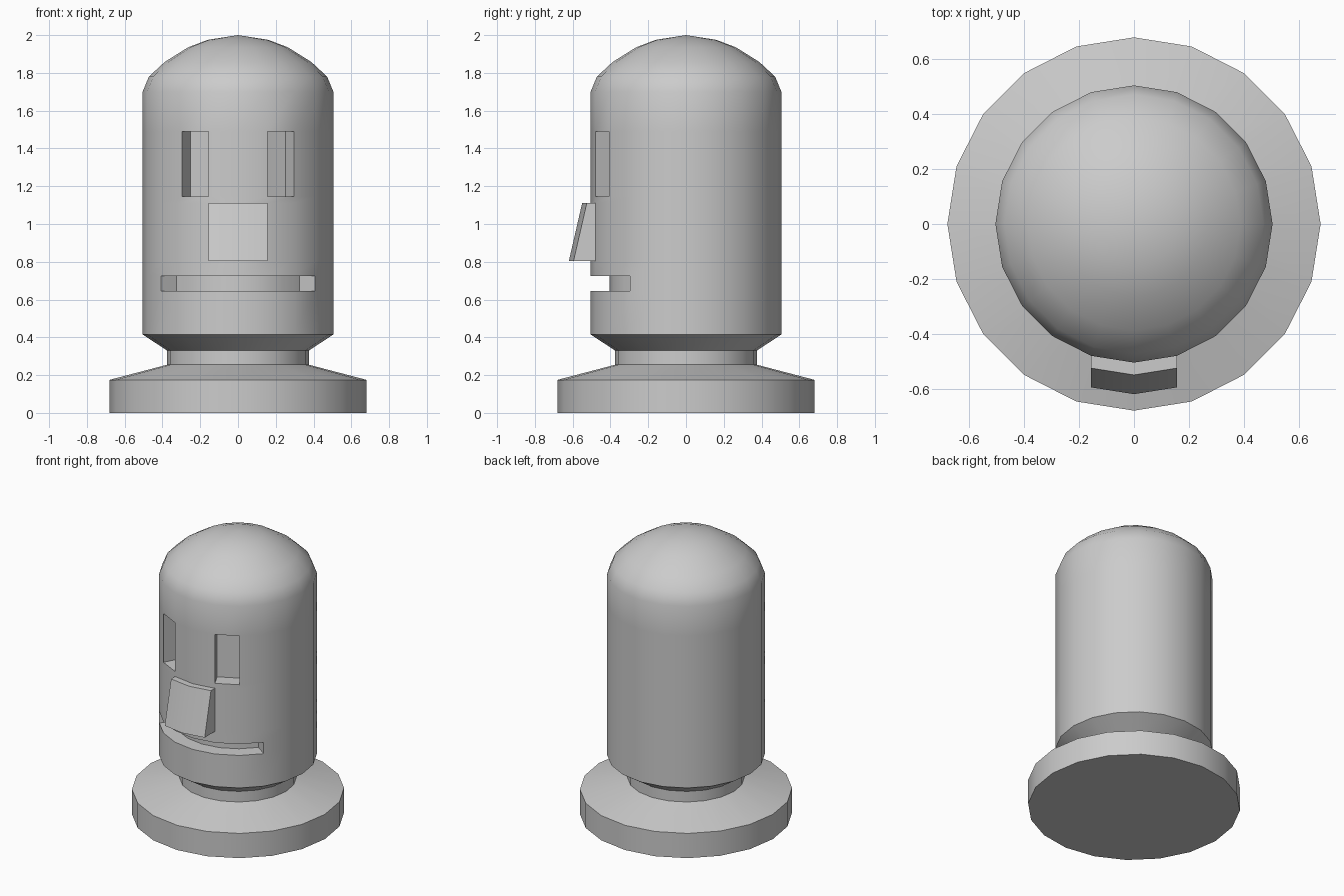
import bpy, bmesh
from math import sin, cos, radians
from mathutils import Vector

if "Cube" in bpy.data.objects:
    bpy.data.objects.remove(bpy.data.objects["Cube"])

SIDES = 20
STEP = 360 / SIDES

# Lathe profile (radius, z): foot, neck, body with rings at the facial features, dome
PROFILE = [(0.68, 0), (0.68, 0.175), (0.375, 0.255), (0.375, 0.33), (0.505, 0.415)]
PROFILE += [(0.505, z) for z in (0.645, 0.725, 0.805, 1.11, 1.145, 1.49, 1.70)]
PROFILE += [(0.472, 1.78), (0.388, 1.858), (0.265, 1.935), (0.16, 1.975)]

bm = bmesh.new()
# Side 0 starts at the front (-y) and the count runs towards +x
rings = [[bm.verts.new((r * sin(radians(i * STEP)), -r * cos(radians(i * STEP)), z))
          for i in range(SIDES)] for r, z in PROFILE]
faces = {}
for k in range(len(rings) - 1):
    for i in range(SIDES):
        j = (i + 1) % SIDES
        faces[PROFILE[k][1], i] = bm.faces.new(
            (rings[k][i], rings[k][j], rings[k + 1][j], rings[k + 1][i]))
bm.faces.new(rings[0][::-1])
tip = bm.verts.new((0, 0, 2))
for i in range(SIDES):
    bm.faces.new((rings[-1][i], rings[-1][(i + 1) % SIDES], tip))
bm.normal_update()


def extrude(z, sides, move):
    """Extrude the facets above ring z and place each new vertex with move(co)."""
    region = [faces[z, i % SIDES] for i in sides]
    new = bmesh.ops.extrude_face_region(bm, geom=region)["geom"]
    for v in new:
        if isinstance(v, bmesh.types.BMVert):
            v.co = move(v.co)
    old = [f for f in region if f.is_valid and f not in new]
    if old:
        bmesh.ops.delete(bm, geom=old, context='FACES')


# Mouth: wide slot sunk towards the axis
extrude(0.645, range(-3, 3), lambda c: Vector((c.x * 0.8, c.y * 0.8, c.z)))
# Nose: wedge pulled forward, deeper at the bottom
extrude(0.805, (-1, 0), lambda c: c - Vector((0, 0.115 if c.z < 0.9 else 0.045, 0)))
# Eyes: one facet each, sunk along its normal
for side in (1, -2):
    n = faces[1.145, side % SIDES].normal.copy()
    extrude(1.145, (side,), lambda c: c - n * 0.1)

bmesh.ops.recalc_face_normals(bm, faces=bm.faces[:])
mesh = bpy.data.meshes.new("peg_figure")
bm.to_mesh(mesh)
bm.free()
figure = bpy.data.objects.new("peg_figure", mesh)
bpy.context.collection.objects.link(figure)
bpy.context.view_layer.objects.active = figure
figure.select_set(True)
bpy.ops.object.shade_smooth_by_angle(angle=radians(30))
